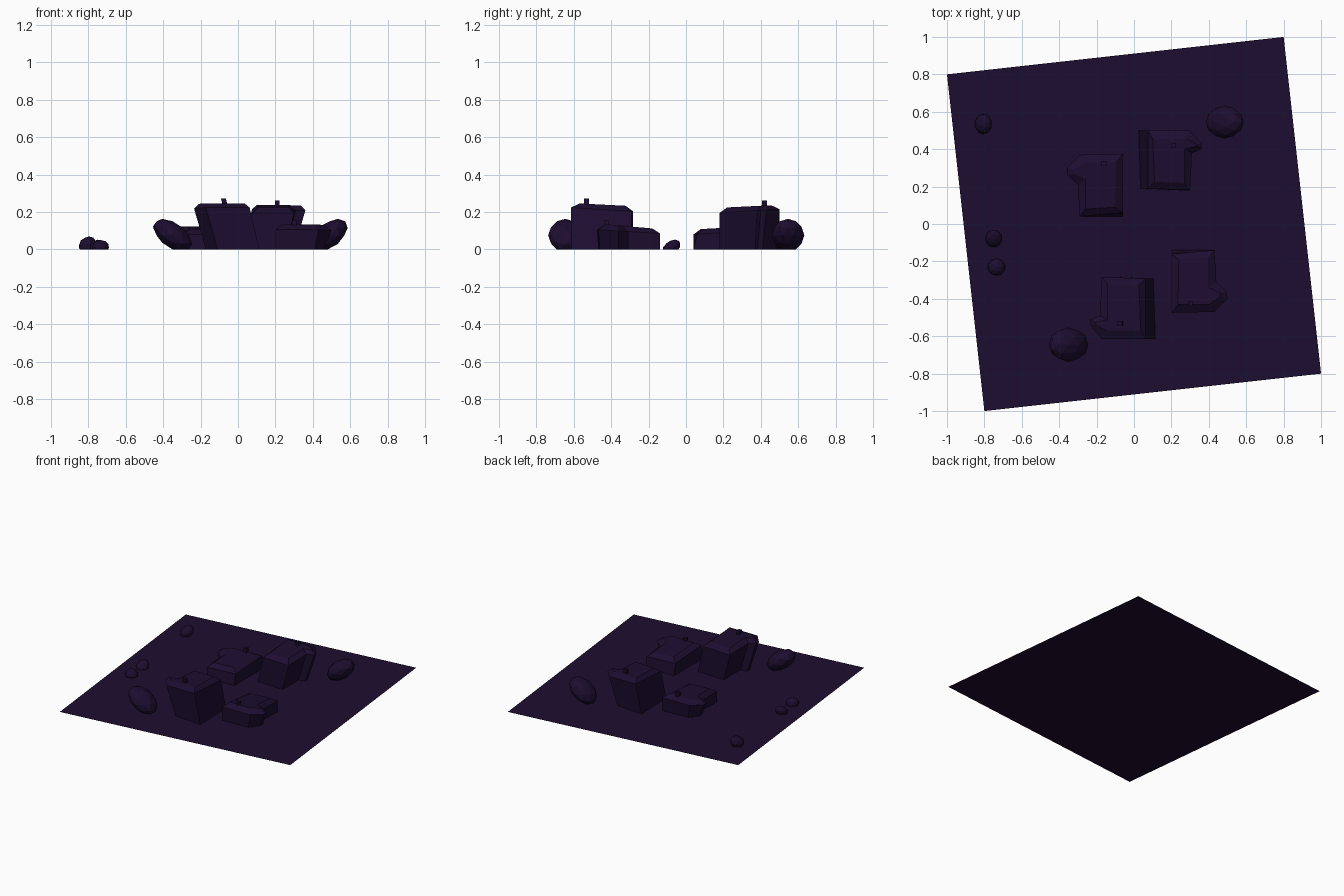
import bpy, bmesh, math
from mathutils import Vector, Matrix

if "Cube" in bpy.data.objects:
    bpy.data.objects.remove(bpy.data.objects["Cube"])

mat = bpy.data.materials.new("dark_purple")
mat.diffuse_color = (0.012, 0.004, 0.029, 1)
mat.use_nodes = True
mat.node_tree.nodes["Principled BSDF"].inputs["Base Color"].default_value = mat.diffuse_color


def finish(bm, name):
    bmesh.ops.recalc_face_normals(bm, faces=bm.faces)
    me = bpy.data.meshes.new(name)
    bm.to_mesh(me)
    bm.free()
    me.materials.append(mat)
    ob = bpy.data.objects.new(name, me)
    bpy.context.collection.objects.link(ob)
    return ob


# Ground sheet, slightly turned
bm = bmesh.new()
bm.faces.new([bm.verts.new((x, y, 0)) for x, y in
              ((-1, 0.8), (-0.8, -1), (1, -0.8), (0.8, 1))])
me = bpy.data.meshes.new("ground_sheet")
bm.to_mesh(me)
bm.free()
me.materials.append(mat)
bpy.context.collection.objects.link(bpy.data.objects.new("ground_sheet", me))


# L-shaped block: walls lean from base to eave, then slope in to a tilted flat roof
def block(name, base, eave, ridge, z_eave, z_ridge, chimney, turn=None):
    ys = [p[1] for p in eave]
    lo, hi = min(ys), max(ys)

    def height(y, z):
        return z[0] + (z[1] - z[0]) * (y - lo) / (hi - lo)

    bm = bmesh.new()
    rings = [[bm.verts.new((x, y, 0)) for x, y in base],
             [bm.verts.new((x, y, height(y, z_eave))) for x, y in eave],
             [bm.verts.new((x, y, height(y, z_ridge))) for x, y in ridge]]
    n = len(base)
    for a, b in zip(rings, rings[1:]):
        for i in range(n):
            j = (i + 1) % n
            bm.faces.new((a[i], a[j], b[j], b[i]))
    bm.faces.new(rings[2])
    # chimney
    cx, cy, ctop, lean = chimney
    cz = height(cy, z_ridge) - 0.01
    c = bmesh.ops.create_cube(bm, size=1)["verts"]
    for v in c:
        up = v.co.z > 0
        v.co = Vector((cx + v.co.x * 0.025 + (lean if up else 0),
                       cy + v.co.y * 0.025, ctop if up else cz))
    # half-turned copy about the given point sum
    if turn:
        sx, sy, s = turn
        bm.transform(Matrix.Translation((sx, sy, 0)) @ Matrix.Rotation(math.pi, 4, 'Z')
                     @ Matrix.Diagonal((s, s, s, 1)))
    finish(bm, name)


# Low block pair
low = dict(
    base=[(0.20, -0.14), (0.20, -0.47), (0.41, -0.46), (0.46, -0.40),
          (0.46, -0.36), (0.42, -0.31), (0.43, -0.14)],
    eave=[(0.20, -0.16), (0.20, -0.475), (0.43, -0.47), (0.50, -0.40),
          (0.495, -0.36), (0.44, -0.31), (0.43, -0.14)],
    ridge=[(0.24, -0.19), (0.235, -0.43), (0.40, -0.43), (0.46, -0.39),
           (0.46, -0.37), (0.40, -0.34), (0.40, -0.18)],
    z_eave=(0.105, 0.085), z_ridge=(0.138, 0.108),
    chimney=(0.30, -0.425, 0.155, 0))
block("low_block_front", **low)
low.update(z_eave=(0.10, 0.08), z_ridge=(0.125, 0.106))
block("low_block_back", **low, turn=(0.14, -0.10, 1.0))

# Tall block pair
tall = dict(
    base=[(0.025, 0.50), (0.035, 0.19), (0.25, 0.18), (0.25, 0.37),
          (0.30, 0.38), (0.30, 0.41), (0.24, 0.48)],
    eave=[(0.075, 0.50), (0.075, 0.19), (0.30, 0.18), (0.31, 0.38),
          (0.36, 0.40), (0.36, 0.43), (0.30, 0.50)],
    ridge=[(0.10, 0.455), (0.11, 0.225), (0.27, 0.22), (0.27, 0.40),
           (0.335, 0.415), (0.335, 0.425), (0.28, 0.455)],
    z_eave=(0.195, 0.215), z_ridge=(0.222, 0.238),
    chimney=(0.21, 0.42, 0.262, 0.0))
block("tall_block_back", **tall)
tall["chimney"] = (0.20, 0.42, 0.262, 0.01)
block("tall_block_front", **tall, turn=(0.14, -0.095, 1.04))


# Faceted boulders: leaning ellipsoids cut flat at the ground
def boulder(name, centre, radii, lean):
    bm = bmesh.new()
    bmesh.ops.create_icosphere(bm, subdivisions=2, radius=1)
    for v in bm.verts:
        x, y, z = v.co
        v.co = Vector((centre[0] + x * radii[0] + z * lean[0],
                       centre[1] + y * radii[1] + z * lean[1],
                       centre[2] + z * radii[2]))
    bmesh.ops.bisect_plane(bm, geom=bm.verts[:] + bm.edges[:] + bm.faces[:],
                           plane_co=(0, 0, 0), plane_no=(0, 0, -1), clear_outer=True)
    finish(bm, name)


boulder("large_boulder_back", (0.485, 0.545, 0.075), (0.088, 0.088, 0.088), (0.05, 0.0))
boulder("large_boulder_front", (-0.35, -0.645, 0.075), (0.09, 0.092, 0.088), (-0.055, 0.0))
boulder("pebble_1", (-0.805, 0.535, 0.025), (0.046, 0.054, 0.044), (0.008, 0.01))
boulder("pebble_2", (-0.75, -0.078, 0.01), (0.045, 0.045, 0.042), (0, 0.02))
boulder("pebble_3", (-0.735, -0.23, 0.01), (0.047, 0.046, 0.04), (0, 0))
